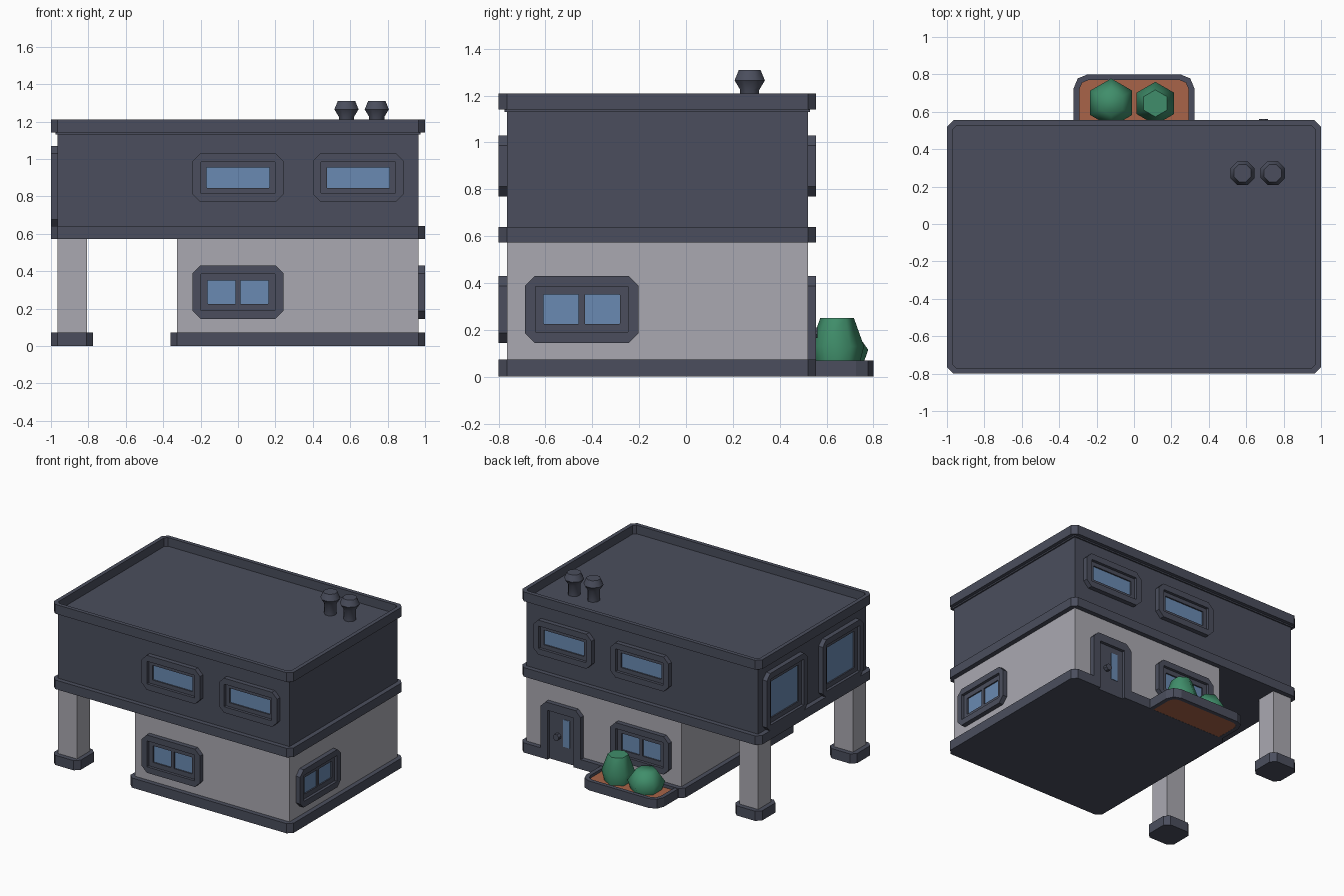
import bpy, bmesh, math
from mathutils import Matrix, Vector

cube = bpy.data.objects.get("Cube")
if cube:
    bpy.data.objects.remove(cube, do_unlink=True)


def material(name, rgb):
    m = bpy.data.materials.new(name)
    m.use_nodes = True
    m.diffuse_color = (*rgb, 1)
    m.node_tree.nodes["Principled BSDF"].inputs["Base Color"].default_value = (*rgb, 1)
    return m


SLATE = material("slate", (0.069, 0.076, 0.109))
PLASTER = material("plaster", (0.402, 0.397, 0.44))
GLASS = material("blue_glass", (0.144, 0.254, 0.445))
LEAF = material("leaf_green", (0.051, 0.27, 0.145))
SOIL = material("soil", (0.392, 0.127, 0.065))


def finish(name, bm, mat, matrix=None, smooth=None):
    if matrix:
        bm.transform(matrix)
    bmesh.ops.recalc_face_normals(bm, faces=bm.faces)
    me = bpy.data.meshes.new(name)
    bm.to_mesh(me)
    bm.free()
    me.materials.append(mat)
    ob = bpy.data.objects.new(name, me)
    bpy.context.collection.objects.link(ob)
    if smooth:
        bpy.ops.object.select_all(action='DESELECT')
        ob.select_set(True)
        bpy.context.view_layer.objects.active = ob
        bpy.ops.object.shade_smooth_by_angle(angle=math.radians(smooth))
    return ob


def outline(x0, x1, y0, y1, r=0.0, seg=1):
    """Rectangle with cut (seg=1) or rounded corners, starting at the x1, y1 corner."""
    if r == 0:
        return [(x1, y1), (x0, y1), (x0, y0), (x1, y0)]
    pts = []
    corners = [(x1 - r, y1 - r), (x0 + r, y1 - r), (x0 + r, y0 + r), (x1 - r, y0 + r)]
    for i, (cx, cy) in enumerate(corners):
        for k in range(seg + 1):
            a = math.pi / 2 * (i + k / seg)
            pts.append((cx + r * math.cos(a), cy + r * math.sin(a)))
    return pts


def prism(name, pts, z0, z1, mat, matrix=None):
    bm = bmesh.new()
    lo = [bm.verts.new((x, y, z0)) for x, y in pts]
    hi = [bm.verts.new((x, y, z1)) for x, y in pts]
    bm.faces.new(lo)
    bm.faces.new(hi)
    for i in range(len(pts)):
        j = (i + 1) % len(pts)
        bm.faces.new((lo[i], lo[j], hi[j], hi[i]))
    return finish(name, bm, mat, matrix)


def ring(name, outer, inner, z0, z1, mat, matrix=None):
    bm = bmesh.new()
    loops = [[bm.verts.new((x, y, z)) for x, y in pts]
             for pts, z in ((outer, z0), (outer, z1), (inner, z1), (inner, z0))]
    n = len(outer)
    for a, b in zip(loops, loops[1:] + loops[:1]):
        for i in range(n):
            j = (i + 1) % n
            bm.faces.new((a[i], a[j], b[j], b[i]))
    return finish(name, bm, mat, matrix)


def lathe(name, profile, sides, mat, place, turn, smooth):
    bm = bmesh.new()
    rows = [[bm.verts.new((r * math.cos(turn + math.tau * i / sides),
                           r * math.sin(turn + math.tau * i / sides), z))
             for i in range(sides)] for r, z in profile]
    for a, b in zip(rows, rows[1:]):
        for i in range(sides):
            j = (i + 1) % sides
            bm.faces.new((a[i], a[j], b[j], b[i]))
    bm.faces.new(rows[0])
    bm.faces.new(rows[-1])
    return finish(name, bm, mat, Matrix.Translation(place), smooth)


def wall(angle, dist):
    """Frame on a wall: local x runs along it, y is up, z points outwards."""
    a = math.radians(angle)
    u, n = Vector((math.cos(a), math.sin(a), 0)), Vector((math.sin(a), -math.cos(a), 0))
    m = Matrix((u, Vector((0, 0, 1)), n)).transposed().to_4x4()
    m.translation = n * dist
    return m


FRONT, RIGHT = wall(0, 0.765), wall(90, 0.965)
BACK, LEFT = wall(180, 0.52), wall(270, 0.965)


def window(name, m, u, z0, z1, panes=1):
    def box(d, c):
        return outline(u - 0.243 + d, u + 0.243 - d, z0 + d, z1 - d, c)
    ring(name + "_surround", box(0, 0.042), box(0.045, 0.002), 0, 0.035, SLATE, m)
    ring(name + "_sash", box(0.044, 0.002), box(0.08 if z1 < 0.5 or z1 > 1.05 else 0.075, 0.002),
         0, 0.014, SLATE, m)
    prism(name + "_glass", box(0.06, 0), 0, 0.004, GLASS, m)
    if panes == 2:
        prism(name + "_mullion", outline(u - 0.013, u + 0.013, z0 + 0.06, z1 - 0.06),
              0, 0.014, SLATE, m)


# Upper storey with edge bands and parapet
X0, X1, Y0, Y1 = -1, 1, -0.8, 0.555
prism("upper_walls", outline(-0.965, 0.965, -0.765, 0.52), 0.6, 1.14, SLATE)
prism("floor_band", outline(X0, X1, Y0, Y1, 0.035), 0.572, 0.64, SLATE)
ring("parapet", outline(X0, X1, Y0, Y1, 0.035),
     outline(X0 + 0.03, X1 - 0.03, Y0 + 0.03, Y1 - 0.03, 0.02), 1.14, 1.21, SLATE)
prism("roof", outline(-0.975, 0.975, -0.775, 0.53), 1.13, 1.145, SLATE)

# Ground storey, with a gap in the plinth for the door
prism("lower_walls", outline(-0.325, 0.965, -0.765, 0.52), 0.01, 0.59, PLASTER)
D0, D1 = 0.49, 0.825
plinth = outline(-0.36, X1, Y0, Y1, 0.035)
plinth[2:2] = [(D1, Y1), (D1, 0.52), (D0, 0.52), (D0, Y1)]
prism("plinth", plinth, 0, 0.073, SLATE)

# Corner pillars
for side, y0, y1 in (("front", Y0, Y0 + 0.225), ("back", Y1 - 0.225, Y1)):
    prism(side + "_pillar", outline(-0.965, -0.808, y0 + 0.035, y1 - 0.035),
          0.05, 0.59, PLASTER)
    prism(side + "_pillar_foot", outline(X0, -0.775, y0, y1, 0.035), 0, 0.073, SLATE)

# Windows
for side, m, s in (("front", FRONT, 1), ("back", BACK, -1)):
    window(side + "_upper_window_middle", m, 0, 0.77, 1.03)
    window(side + "_upper_window_end", m, 0.643 * s, 0.77, 1.03)
    window(side + "_lower_window", m, 0, 0.145, 0.43, 2)
window("right_lower_window", RIGHT, -0.445, 0.145, 0.43, 2)
for name, y in (("front", -0.443), ("back", 0.222)):
    window("left_window_" + name, LEFT, -y, 0.635, 1.07)

# Door in the back wall
u0, u1, top, c, w = -D1, -D0, 0.43, 0.042, 0.06
prism("door_surround", [(u0, 0), (u0, top - c), (u0 + c, top), (u1 - c, top), (u1, top - c),
                        (u1, 0), (u1 - w, 0), (u1 - w, top - w), (u0 + w, top - w),
                        (u0 + w, 0)], 0, 0.035, SLATE, BACK)
prism("door", outline(u0 + w, u1 - w, 0, top - w), 0, 0.012, SLATE, BACK)
prism("door_glass", outline(-0.65, -0.595, 0.12, 0.325), 0.012, 0.016, GLASS, BACK)
prism("door_handle", outline(-0.717, -0.668, 0.165, 0.21, 0.015), 0.012, 0.042, SLATE, BACK)

# Planter with bushes
ring("planter_rim", outline(-0.323, 0.323, 0.4, 0.8, 0.075, 2),
     outline(-0.292, 0.292, 0.43, 0.77, 0.05, 2), 0, 0.07, SLATE)
prism("planter_soil", outline(-0.3, 0.3, 0.5, 0.78, 0.05, 2), 0.001, 0.05, SOIL)
lathe("wide_bush", [(0.1, 0.03), (0.13, 0.115), (0.07, 0.2)], 6, LEAF,
      (-0.122, 0.648, 0), math.pi / 2, 70)
lathe("tall_bush", [(0.09, 0.03), (0.115, 0.13), (0.072, 0.25)], 6, LEAF,
      (0.114, 0.645, 0), math.pi / 2, 70)

# Roof vents
for i, x in enumerate((0.58, 0.742)):
    lathe(f"roof_vent_{i + 1}", [(0.044, 1.14), (0.044, 1.225), (0.07, 1.265), (0.05, 1.31)],
          8, SLATE, (x, 0.272, 0), math.pi / 8, 50)
